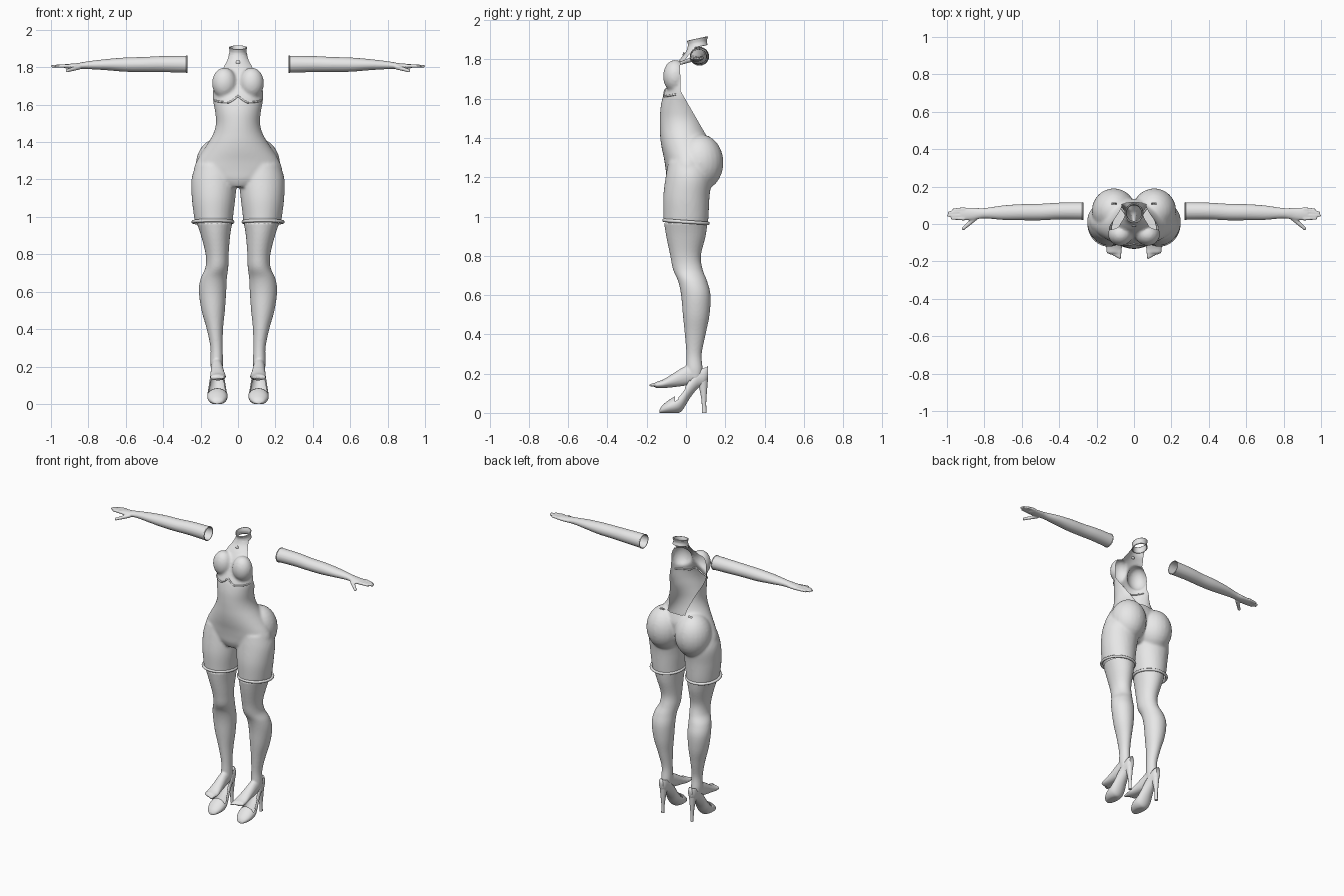
import bpy, bmesh, math
from mathutils import Vector, Matrix
from mathutils.bvhtree import BVHTree

if "Cube" in bpy.data.objects:
    bpy.data.objects.remove(bpy.data.objects["Cube"])

grey = bpy.data.materials.new("light_grey")
grey.use_nodes = True
grey.diffuse_color = (0.8, 0.8, 0.8, 1)
grey.node_tree.nodes["Principled BSDF"].inputs["Base Color"].default_value = (0.8, 0.8, 0.8, 1)


def spline(rows, steps=5):
    """Smooth interpolation through the section rows."""
    out = []
    for i in range(len(rows) - 1):
        a, b, c, d = (rows[max(0, min(len(rows) - 1, i + k))] for k in (-1, 0, 1, 2))
        for s in range(steps):
            t = s / steps
            out.append([0.5 * (2 * q + (r - p) * t + (2 * p - 5 * q + 4 * r - w) * t * t
                               + (3 * q - p - 3 * r + w) * t ** 3)
                        for p, q, r, w in zip(a, b, c, d)])
    return out + [list(rows[-1])]


def loft(bm, axis, rows, caps=True, sides=32):
    """Elliptical sections; each row is position, min and max across, min and max up."""
    rings = []
    for t, u0, u1, v0, v1 in spline(rows):
        ring = []
        for k in range(sides):
            a = math.tau * k / sides
            u = (u0 + u1) / 2 + (u1 - u0) / 2 * math.cos(a)
            v = (v0 + v1) / 2 + (v1 - v0) / 2 * math.sin(a)
            ring.append(bm.verts.new({"x": (t, u, v), "y": (u, t, v), "z": (u, v, t)}[axis]))
        rings.append(ring)
    for a, b in zip(rings, rings[1:]):
        for k in range(sides):
            n = (k + 1) % sides
            bm.faces.new((a[k], a[n], b[n], b[k]))
    if caps:
        bm.faces.new(rings[0])
        bm.faces.new(rings[-1])
    bmesh.ops.recalc_face_normals(bm, faces=bm.faces)


def ball(bm, center, radii):
    m = Matrix.Translation(center) @ Matrix.Diagonal((*radii, 1))
    bmesh.ops.create_uvsphere(bm, u_segments=24, v_segments=16, radius=1, matrix=m)


def finger(bm, a, b, r):
    """Rounded digit as a row of overlapping balls."""
    a, b = Vector(a), Vector(b)
    for i in range(9):
        ball(bm, a.lerp(b, i / 8), [r * (1.1 - 0.3 * i / 8)] * 3)


def fuse(bm, voxel, rounds):
    """Merge overlapping volumes into one smooth skin."""
    me = bpy.data.meshes.new("temp")
    bm.to_mesh(me)
    ob = bpy.data.objects.new("temp", me)
    bpy.context.collection.objects.link(ob)
    rm = ob.modifiers.new("Fuse", "REMESH")
    rm.mode, rm.voxel_size = "VOXEL", voxel
    sm = ob.modifiers.new("Relax", "SMOOTH")
    sm.factor, sm.iterations = 0.5, rounds
    dg = bpy.context.evaluated_depsgraph_get()
    out = bmesh.new()
    out.from_mesh(ob.evaluated_get(dg).to_mesh())
    bpy.data.objects.remove(ob)
    bpy.data.meshes.remove(me)
    return out


def cut(bm, point, normal, clear=False):
    bmesh.ops.bisect_plane(bm, geom=bm.verts[:] + bm.edges[:] + bm.faces[:], plane_co=point,
                           plane_no=normal, clear_outer=clear)


def drop(bm, test):
    bmesh.ops.delete(bm, geom=[f for f in bm.faces if test(f)], context="FACES")


def add(name, bm, wall=0):
    me = bpy.data.meshes.new(name)
    bm.to_mesh(me)
    me.materials.append(grey)
    ob = bpy.data.objects.new(name, me)
    bpy.context.collection.objects.link(ob)
    for p in me.polygons:
        p.use_smooth = True
    bpy.ops.object.select_all(action="DESELECT")
    ob.select_set(True)
    bpy.context.view_layer.objects.active = ob
    bpy.ops.object.shade_smooth_by_angle(angle=math.radians(50))
    if wall:
        ob.modifiers.new("Wall", "SOLIDIFY").thickness = wall


def add_pair(name, bm, wall=0):
    add("left_" + name, bm, wall)
    bmesh.ops.scale(bm, vec=(-1, 1, 1), verts=bm.verts)
    bmesh.ops.reverse_faces(bm, faces=bm.faces)
    add("right_" + name, bm, wall)


def cord(name, points, radius, closed=False):
    cu = bpy.data.curves.new(name, "CURVE")
    cu.dimensions, cu.bevel_depth, cu.bevel_resolution = "3D", radius, 3
    sp = cu.splines.new("POLY")
    sp.points.add(len(points) - 1)
    for p, co in zip(sp.points, points):
        p.co = (*co, 1)
    sp.use_cyclic_u = closed
    cu.materials.append(grey)
    bpy.context.collection.objects.link(bpy.data.objects.new(name, cu))


# Bodysuit: trunk, hips and thighs fused into one skin
bm = bmesh.new()
trunk = [(1.16, .1, -.08, .06), (1.2, .19, -.098, .1), (1.25, .234, -.105, .12),
         (1.3, .22, -.113, .13), (1.35, .19, -.124, .135), (1.4, .157, -.131, .12),
         (1.45, .13, -.133, .1), (1.5, .118, -.133, .088), (1.56, .122, -.129, .08),
         (1.62, .133, -.115, .08), (1.68, .137, -.09, .08), (1.75, .125, -.062, .09),
         (1.8, .095, -.032, .1), (1.84, .062, 0, .1), (1.88, .042, .012, .1)]
loft(bm, "z", [(z, -w, w, f, b) for z, w, f, b in trunk], sides=48)
for s in (-1, 1):
    thigh = [(.94, .03, .225, -.113, .11), (1, .026, .235, -.115, .115), (1.1, .014, .247, -.116, .12),
             (1.2, .006, .249, -.104, .13), (1.28, .02, .225, -.09, .11)]
    loft(bm, "z", [(t, *sorted((s * a, s * b)), f, k) for t, a, b, f, k in thigh])
    ball(bm, (s * .108, .07, 1.275), (.118, .121, .145))
    ball(bm, (s * .073, -.055, 1.715), (.066, .062, .083))
body = fuse(bm, .009, 5)
cut(body, (0, 0, .972), (0, -.1, -1), True)
cut(body, (0, .05, 1.872), (0, -.2, 1), True)

# Open back: everything behind this side outline is removed
edge = [(.17, 1.3), (.105, 1.41), (-.028, 1.64), (-.03, 1.77), (.05, 1.865), (.06, 1.9)]
for (y0, z0), (y1, z1) in zip(edge[1:], edge[2:]):
    cut(body, (0, y0, z0), (0, z1 - z0, y0 - y1))


def behind(face):
    c = face.calc_center_median()
    for (y0, z0), (y1, z1) in zip(edge[1:], edge[2:]):
        if z0 <= c.z < z1:
            return c.y > y0 + (y1 - y0) * (c.z - z0) / (z1 - z0)
    return c.z >= edge[-1][1]


drop(body, behind)
tree = BVHTree.FromBMesh(body)
add("bodysuit", body)

# Underbust seam laid on the front surface
seam = []
for i in range(-30, 31):
    x = .125 * i / 30
    z = 1.612 + .035 * max(0, 1 - abs(x) / .05) ** 1.3 + .01 * (abs(x) / .125) ** 4
    hit = tree.ray_cast(Vector((x, -1, z)), Vector((0, 1, 0)))[0]
    if hit:
        seam.append(hit)
cord("underbust_seam", seam, .005)

# Pendant at the throat
bm = bmesh.new()
hit = tree.ray_cast(Vector((0, -1, 1.825)), Vector((0, 1, 0)))[0] or Vector((0, -.01, 1.825))
ball(bm, hit, (.012, .006, .012))
add("throat_pendant", bm)

# Collar, higher at the back
bm = bmesh.new()
loft(bm, "z", [(1.862, -.045, .045, .012, .105), (1.885, -.039, .039, .016, .1),
               (1.907, -.043, .043, .01, .106)], caps=False)
for v in bm.verts:
    v.co.z += (v.co.y - .058) * .22
add("collar", bm, .006)

# Stockings: leg, foot and toes
bm = bmesh.new()
loft(bm, "z", [(.17, .085, .142, .015, .08), (.22, .08, .148, .002, .085), (.3, .082, .147, .002, .08),
               (.4, .08, .167, -.006, .1), (.5, .07, .195, -.016, .12), (.6, .063, .209, -.025, .125),
               (.67, .06, .2, -.04, .108), (.73, .052, .174, -.066, .085), (.8, .05, .173, -.08, .076),
               (.9, .042, .198, -.101, .1), (.97, .03, .222, -.112, .11)])
loft(bm, "y", [(-.155, .068, .148, .126, .158), (-.12, .064, .15, .126, .168), (-.07, .072, .147, .13, .198),
               (-.01, .08, .145, .138, .235), (.04, .085, .143, .15, .25), (.08, .095, .133, .165, .22)])
for i in range(5):
    x = .077 + .016 * i
    finger(bm, (x, -.145, .145), (x, -.18 + .007 * i, .141), .0105 - .0008 * i)
add_pair("stocking", fuse(bm, .006, 3))

# Stocking tops: rolled bands, slightly lower at the back
for s, side in ((1, "left"), (-1, "right")):
    ring = []
    for k in range(48):
        a = math.tau * k / 48
        y = .112 * math.sin(a)
        ring.append((s * (.134 + .106 * math.cos(a)), y, .973 - .07 * y))
    cord(side + "_stocking_band", ring, .009, True)

# Long gloves: arm, palm and fingers, open at the top
bm = bmesh.new()
loft(bm, "x", [(.26, .022, .116, 1.77, 1.862), (.4, .024, .114, 1.774, 1.86), (.5, .02, .108, 1.775, 1.855),
               (.6, .02, .106, 1.776, 1.852), (.7, .022, .099, 1.784, 1.844), (.8, .03, .085, 1.79, 1.832),
               (.86, .022, .087, 1.79, 1.822), (.91, .02, .088, 1.792, 1.818), (.93, .026, .084, 1.797, 1.816)])
for y, tip in ((.029, .972), (.046, .993), (.064, .988), (.08, .965)):
    finger(bm, (.91, y, 1.807), (tip, y * .9 + .004, 1.806), .0095)
finger(bm, (.85, .03, 1.8), (.912, -.024, 1.782), .012)
glove = fuse(bm, .005, 2)
cut(glove, (.272, 0, 0), (-1, 0, 0), True)
add_pair("glove", glove, .003)
for s, side in ((1, "left"), (-1, "right")):
    hem = [(s * .274, .069 + .046 * math.cos(k * math.tau / 32), 1.816 + .045 * math.sin(k * math.tau / 32))
           for k in range(32)]
    cord(side + "_glove_hem", hem, .003, True)

# High-heeled shoes: open upper, flat front sole
bm = bmesh.new()
loft(bm, "y", [(-.135, .097, .125, 0, .016), (-.122, .077, .143, -.003, .036), (-.09, .06, .16, -.004, .064),
               (-.05, .056, .164, -.002, .09), (-.02, .062, .16, .012, .125), (.02, .072, .15, .075, .185),
               (.06, .08, .142, .125, .225), (.095, .085, .137, .143, .245), (.113, .095, .127, .17, .24)])
for v in bm.verts:
    v.co.z = max(v.co.z, 0)
bm.normal_update()
drop(bm, lambda f: f.normal.z > .45 and f.calc_center_median().y > -.055)
add_pair("shoe_upper", bm, .004)

# Slim heels
bm = bmesh.new()
loft(bm, "z", [(0, .101, .121, .081, .105), (.05, .101, .121, .08, .103), (.1, .096, .126, .073, .106),
               (.17, .088, .134, .055, .112)], sides=20)
add_pair("shoe_heel", bm)
